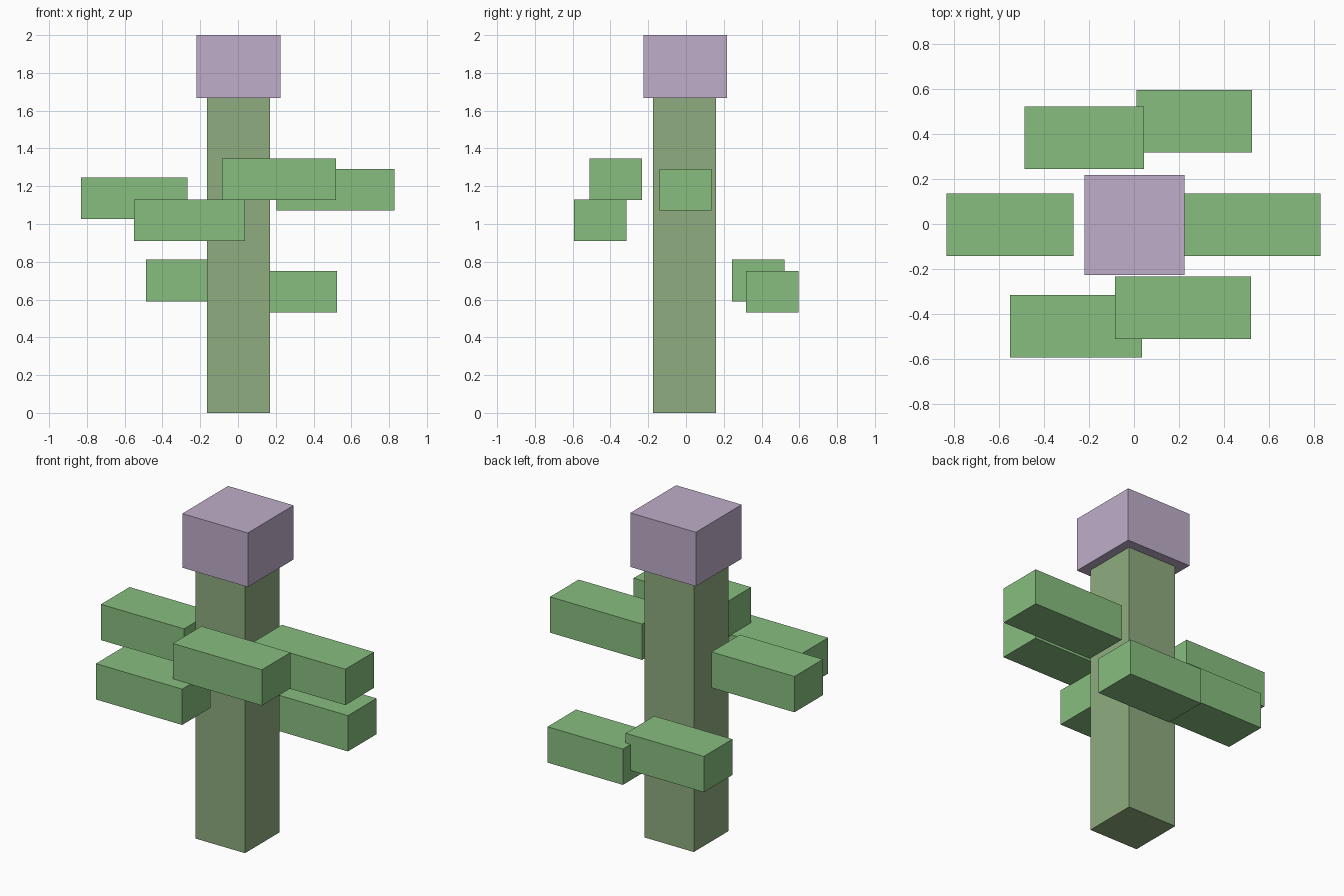
import bpy
from mathutils import Matrix, Vector

cube = bpy.data.objects.get("Cube")
if cube:
    bpy.data.objects.remove(cube, do_unlink=True)


def material(name, rgb):
    m = bpy.data.materials.new(name)
    m.use_nodes = True
    m.diffuse_color = (*rgb, 1)
    bsdf = next(n for n in m.node_tree.nodes if n.type == "BSDF_PRINCIPLED")
    bsdf.inputs["Base Color"].default_value = (*rgb, 1)
    bsdf.inputs["Roughness"].default_value = 0.9
    return m


def box(name, low, high, mat):
    """Flat-sided block spanning two opposite corners."""
    low, high = Vector(low), Vector(high)
    bpy.ops.mesh.primitive_cube_add(size=1)
    ob = bpy.context.object
    ob.name = ob.data.name = name
    ob.data.transform(Matrix.Diagonal((*(high - low), 1)))
    ob.location = (low + high) / 2
    ob.data.materials.append(mat)
    return ob


olive = material("olive green", (0.275, 0.413, 0.209))
leaf = material("leaf green", (0.242, 0.515, 0.212))
lilac = material("pale lilac", (0.521, 0.423, 0.584))

# Stem and flower head
box("stem", (-0.165, -0.175, 0), (0.17, 0.16, 1.67), olive)
box("flower_head", (-0.22, -0.226, 1.668), (0.225, 0.218, 2), lilac)

# Leaves share one depth and height: name, x range, front y, bottom z
DEPTH, HEIGHT = 0.277, 0.22
leaves = [
    ("right_leaf", -0.832, -0.268, -0.141, 1.027),
    ("left_leaf", 0.203, 0.828, -0.141, 1.072),
    ("front_upper_leaf", -0.085, 0.52, -0.511, 1.128),
    ("front_lower_leaf", -0.55, 0.036, -0.593, 0.911),
    ("back_right_leaf", -0.486, 0.045, 0.244, 0.591),
    ("back_left_leaf", 0.012, 0.524, 0.318, 0.531),
]
for name, x0, x1, y, z in leaves:
    box(name, (x0, y, z), (x1, y + DEPTH, z + HEIGHT), leaf)
